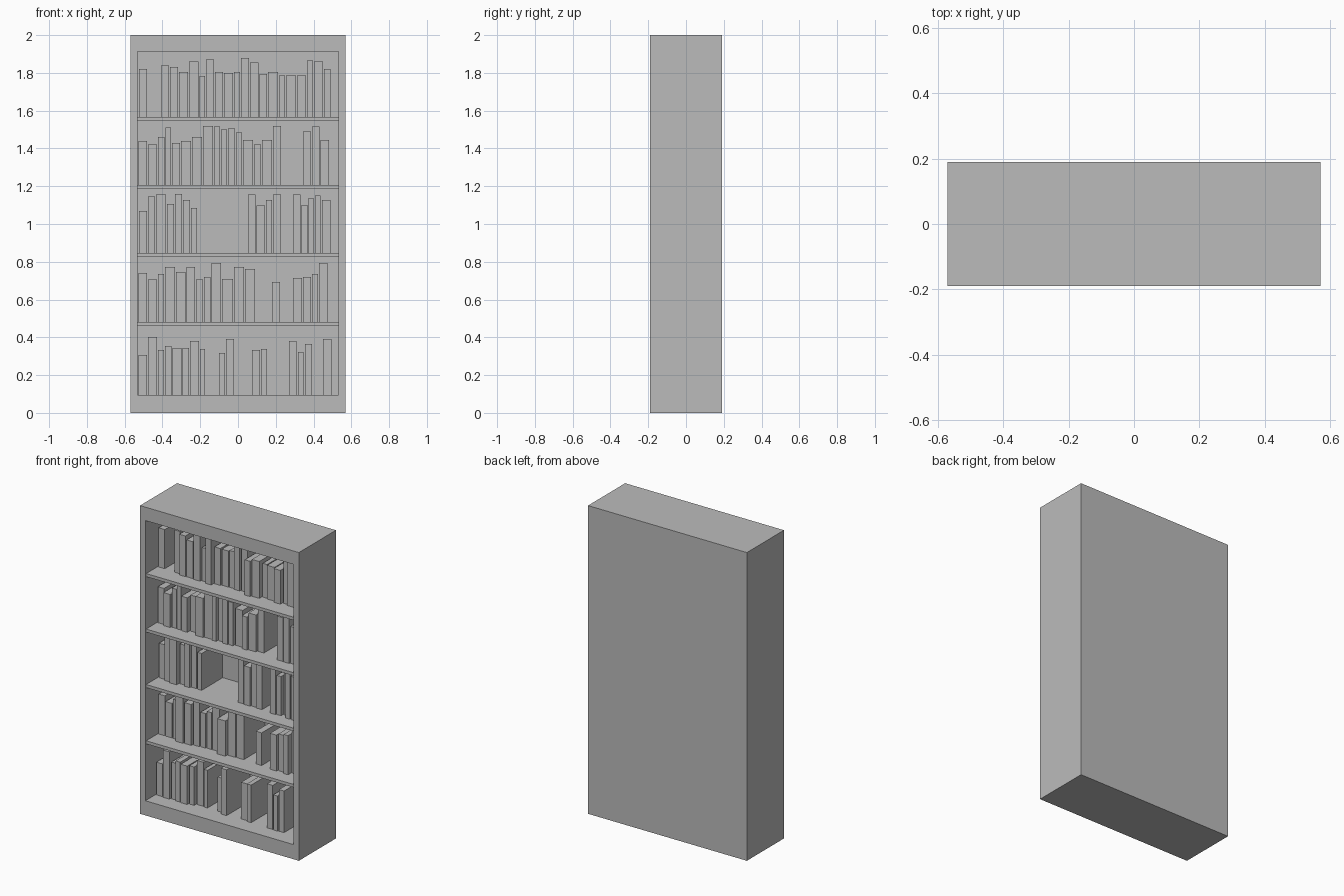
import bpy, bmesh, random
from mathutils import Vector

random.seed(4)
W, D, H = 0.57, 0.19, 2.0            # half width, half depth, height
IN_W, IN_LOW, IN_HIGH = 0.532, 0.095, 1.913   # opening
BACK = 0.155                         # front of the back panel

grey = bpy.data.materials.new("plain grey")
grey.diffuse_color = (0.5, 0.5, 0.5, 1)


def finish(name, bm):
    bmesh.ops.recalc_face_normals(bm, faces=bm.faces)
    mesh = bpy.data.meshes.new(name)
    bm.to_mesh(mesh)
    bm.free()
    mesh.materials.append(grey)
    obj = bpy.data.objects.new(name, mesh)
    bpy.context.collection.objects.link(obj)
    return obj


def add_box(bm, lo, hi):
    lo, hi = Vector(lo), Vector(hi)
    verts = bmesh.ops.create_cube(bm, size=1)["verts"]
    for v in verts:
        v.co = (lo + hi) / 2 + v.co * (hi - lo)


def box(name, lo, hi):
    bm = bmesh.new()
    add_box(bm, lo, hi)
    return finish(name, bm)


# Cabinet: one block with its front inset and pushed in
bm = bmesh.new()
add_box(bm, (-W, -D, 0), (W, D, H))
bm.normal_update()
front = min(bm.faces, key=lambda f: f.calc_center_median().y)
bmesh.ops.inset_region(bm, faces=[front], thickness=0.03, use_even_offset=True)
for v in front.verts:
    v.co = (IN_W if v.co.x > 0 else -IN_W, -D, IN_HIGH if v.co.z > 1 else IN_LOW)
inner = bmesh.ops.extrude_discrete_faces(bm, faces=[front])["faces"][0]
for v in inner.verts:
    v.co.y = BACK
finish("cabinet", bm)

# Shelves
SHELF_TOPS = [0.481, 0.846, 1.206, 1.566]
for top in SHELF_TOPS:
    box("shelf", (-IN_W, -D + 0.008, top - 0.02), (IN_W, BACK, top))


# Books: a run stands side by side from its first left edge to end_x
def book_run(floor, end_x, *books):
    edges = [x for x, _ in books] + [end_x]
    for i, (x, top) in enumerate(books):
        front_y = -D + random.uniform(0.095, 0.135)
        box("book", (x, front_y, floor), (edges[i + 1] - 0.006, BACK - 0.003, top))


# Bottom bay
z = IN_LOW
book_run(z, -.169, (-.526, .307), (-.476, .402), (-.423, .333), (-.386, .354),
         (-.347, .344), (-.294, .344), (-.254, .381), (-.201, .339))
book_run(z, -.016, (-.101, .317), (-.063, .392))
book_run(z, .159, (.074, .333), (.122, .339))
book_run(z, .397, (.27, .381), (.317, .323), (.354, .365))
book_run(z, .5, (.45, .392))

# Second bay
z = SHELF_TOPS[0]
book_run(z, .095, (-.526, .74), (-.476, .705), (-.423, .735), (-.386, .772),
         (-.328, .746), (-.272, .772), (-.222, .705), (-.18, .72), (-.14, .794),
         (-.085, .71), (-.021, .772), (.037, .762))
book_run(z, .228, (.18, .693))
book_run(z, .481, (.291, .714), (.344, .72), (.392, .735), (.429, .794))

# Third bay
z = SHELF_TOPS[1]
book_run(z, -.212, (-.525, 1.07), (-.476, 1.145), (-.434, 1.155), (-.376, 1.105),
         (-.333, 1.16), (-.291, 1.127), (-.249, 1.085))
book_run(z, .233, (.053, 1.155), (.098, 1.097), (.148, 1.127), (.185, 1.155))
book_run(z, .497, (.291, 1.155), (.336, 1.1), (.373, 1.138), (.407, 1.15), (.444, 1.127))

# Fourth bay
z = SHELF_TOPS[2]
book_run(z, .233, (-.526, 1.44), (-.476, 1.42), (-.423, 1.46), (-.384, 1.51),
         (-.349, 1.43), (-.302, 1.44), (-.243, 1.46), (-.185, 1.52), (-.127, 1.515),
         (-.09, 1.5), (-.053, 1.505), (-.011, 1.485), (.026, 1.445), (.085, 1.42),
         (.127, 1.445), (.185, 1.52))
book_run(z, .487, (.344, 1.49), (.392, 1.515), (.437, 1.445))

# Top bay
z = SHELF_TOPS[3]
book_run(z, -.475, (-.525, 1.82))
book_run(z, .495, (-.407, 1.84), (-.36, 1.83), (-.312, 1.805), (-.259, 1.86),
         (-.204, 1.783), (-.169, 1.87), (-.122, 1.805), (-.074, 1.8), (-.021, 1.805),
         (.016, 1.88), (.063, 1.855), (.114, 1.795), (.159, 1.805), (.217, 1.785),
         (.254, 1.785), (.312, 1.785), (.365, 1.865), (.402, 1.86), (.455, 1.82))
